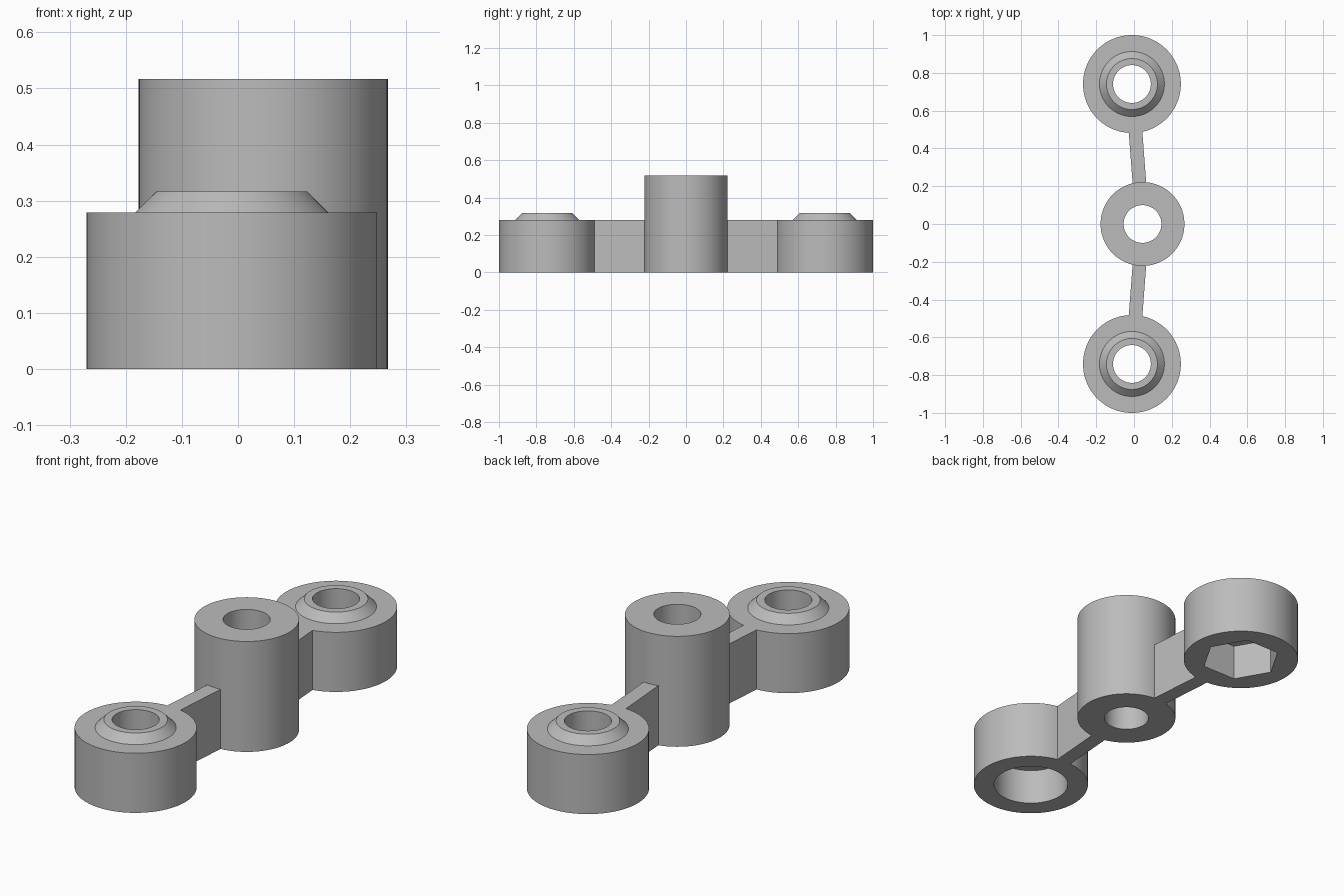
import bpy, bmesh, math
from mathutils import Vector

cube = bpy.data.objects.get("Cube")
if cube:
    bpy.data.objects.remove(cube)

SEGMENTS = 96
BOSS_R, BOSS_H, BOSS_X, BOSS_Y = 0.259, 0.279, -0.011, 0.741
HUB_R, HUB_H, HUB_X = 0.222, 0.517, 0.045
BORE_R, POCKET_H = 0.1, 0.17

grey = bpy.data.materials.new("grey")
grey.use_nodes = True
grey.diffuse_color = (0.5, 0.5, 0.5, 1)
grey.node_tree.nodes["Principled BSDF"].inputs["Base Color"].default_value = (0.5, 0.5, 0.5, 1)


def finish(name, bm, location=(0, 0, 0)):
    bmesh.ops.recalc_face_normals(bm, faces=bm.faces)
    mesh = bpy.data.meshes.new(name)
    bm.to_mesh(mesh)
    bm.free()
    mesh.materials.append(grey)
    obj = bpy.data.objects.new(name, mesh)
    obj.location = location
    bpy.context.collection.objects.link(obj)
    bpy.ops.object.select_all(action='DESELECT')
    obj.select_set(True)
    bpy.context.view_layer.objects.active = obj
    bpy.ops.object.shade_smooth_by_angle(angle=math.radians(30))


def round_radius(r):
    return lambda a: r


def hex_radius(r):
    # Corner radius r, with corners on the x axis
    sector = math.pi / 3
    return lambda a: r * math.cos(sector / 2) / math.cos((a + 1e-9) % sector - sector / 2)


def turned(name, profile, location):
    """Spin a closed profile of (radius rule, height) around z."""
    bm = bmesh.new()
    rings = []
    for radius, z in profile:
        angles = [2 * math.pi * i / SEGMENTS for i in range(SEGMENTS)]
        rings.append([bm.verts.new((radius(a) * math.cos(a), radius(a) * math.sin(a), z))
                      for a in angles])
    for k, ring in enumerate(rings):
        above = rings[(k + 1) % len(rings)]
        for i in range(SEGMENTS):
            j = (i + 1) % SEGMENTS
            bm.faces.new((ring[i], ring[j], above[j], above[i]))
    finish(name, bm, location)


def boss(name, pocket, y):
    turned(name, [
        (pocket, 0), (round_radius(BOSS_R), 0), (round_radius(BOSS_R), BOSS_H),
        (round_radius(0.172), BOSS_H), (round_radius(0.135), 0.316),
        (round_radius(BORE_R), 0.316), (round_radius(BORE_R), POCKET_H),
        (pocket, POCKET_H)], (BOSS_X, y, 0))


def web(name, y, half_width=0.036):
    """Upright plate whose ends follow the round walls it joins."""
    hub, end = Vector((HUB_X, 0)), Vector((BOSS_X, y))
    along = (end - hub).normalized()
    side = Vector((-along.y, along.x))
    offsets = [half_width * (i / 4 - 1) for i in range(9)]

    def arc(centre, radius, sign):
        r = radius - 0.001
        return [centre + side * s + along * sign * math.sqrt(r * r - s * s) for s in offsets]

    outline = arc(hub, HUB_R, 1) + arc(end, BOSS_R, -1)[::-1]
    bm = bmesh.new()
    base = bm.faces.new([bm.verts.new((p.x, p.y, 0)) for p in outline])
    top = bmesh.ops.extrude_face_region(bm, geom=[base], use_keep_orig=True)
    verts = [v for v in top["geom"] if isinstance(v, bmesh.types.BMVert)]
    bmesh.ops.translate(bm, verts=verts, vec=(0, 0, BOSS_H))
    finish(name, bm)


# Tall central hub
turned("center_hub", [
    (round_radius(BORE_R), 0), (round_radius(HUB_R), 0),
    (round_radius(HUB_R), HUB_H), (round_radius(BORE_R), HUB_H)], (HUB_X, 0, 0))

# End bosses: round pocket under the front one, hexagonal under the back one
boss("front_boss", round_radius(0.167), -BOSS_Y)
boss("back_boss", hex_radius(0.177), BOSS_Y)

# Connecting webs
web("front_web", -BOSS_Y)
web("back_web", BOSS_Y)
